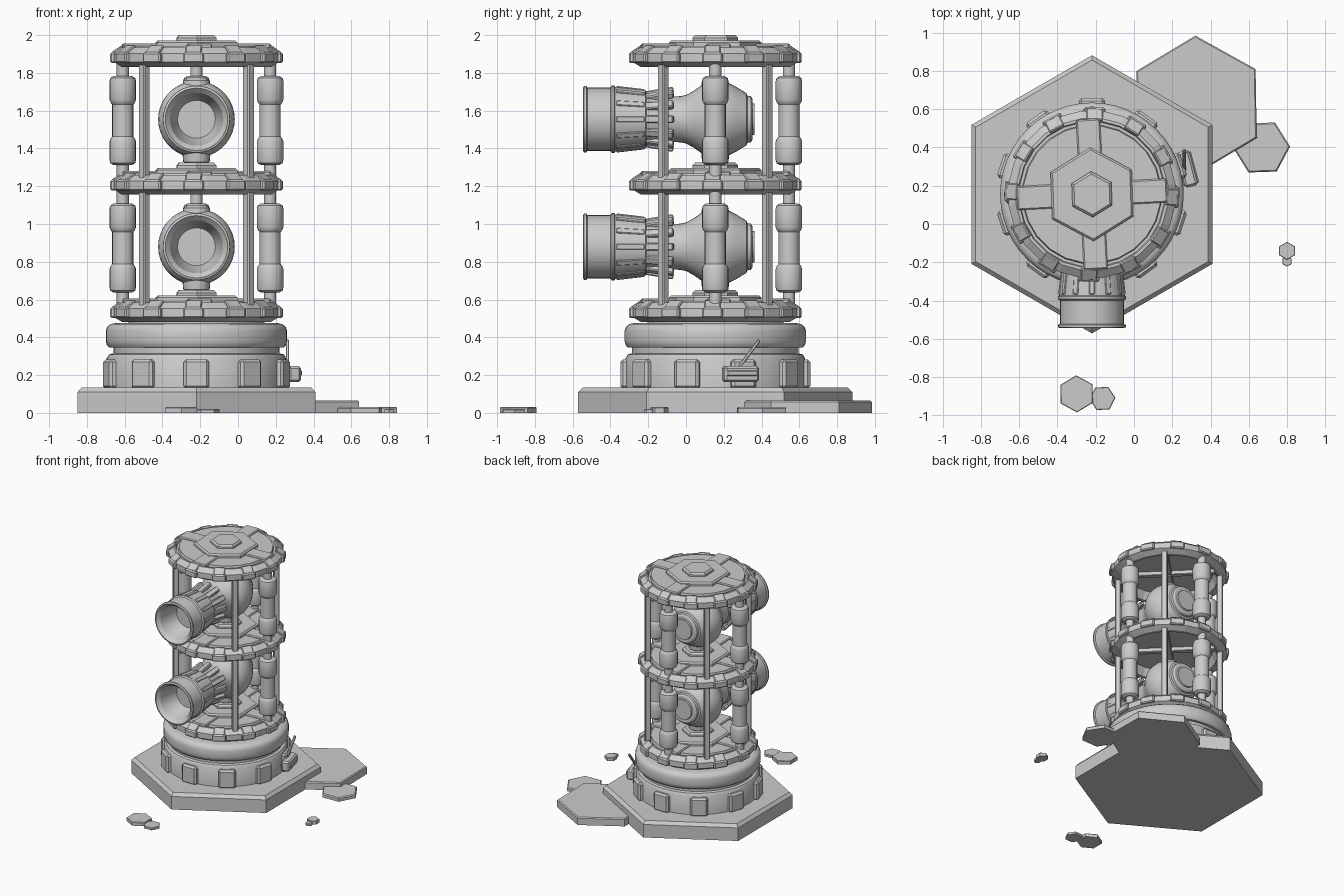
import bpy, bmesh
from math import pi, sin, cos, radians
from mathutils import Matrix, Vector

if "Cube" in bpy.data.objects:
    bpy.data.objects.remove(bpy.data.objects["Cube"])

CX, CY = -0.22, 0.155            # tower axis
ALONG_Y = Matrix.Rotation(-pi / 2, 4, 'X')


def finish(name, bm, mat, smooth=None):
    bmesh.ops.remove_doubles(bm, verts=bm.verts, dist=1e-5)
    bmesh.ops.recalc_face_normals(bm, faces=bm.faces)
    bm.transform(mat)
    me = bpy.data.meshes.new(name)
    bm.to_mesh(me)
    bm.free()
    ob = bpy.data.objects.new(name, me)
    bpy.context.collection.objects.link(ob)
    if smooth:
        bpy.ops.object.select_all(action='DESELECT')
        ob.select_set(True)
        bpy.context.view_layer.objects.active = ob
        bpy.ops.object.shade_smooth_by_angle(angle=radians(smooth))
    return ob


def lathe(name, prof, n, loc, turn=0, rot=Matrix(), smooth=None):
    """Revolve (radius, height) points in n steps around z."""
    bm = bmesh.new()
    rings = [[bm.verts.new((r * cos(turn + 2 * pi * i / n), r * sin(turn + 2 * pi * i / n), z))
              for i in range(n)] for r, z in prof]
    for a, b in zip(rings, rings[1:]):
        for i in range(n):
            j = (i + 1) % n
            bm.faces.new((a[i], a[j], b[j], b[i]))
    return finish(name, bm, Matrix.Translation(loc) @ rot, smooth)


def hex_slab(name, x, y, r, z0, z1, deg=30, bev=0.008):
    prof = [(0, z0), (r, z0), (r, z1 - bev), (r - bev, z1), (0, z1)]
    return lathe(name, prof, 6, (x, y, 0), radians(deg))


def box(name, size, mat, bev=0.0):
    bm = bmesh.new()
    bmesh.ops.create_cube(bm, size=1, matrix=Matrix.Diagonal((*size, 1)))
    if bev:
        bmesh.ops.bevel(bm, geom=bm.edges[:], offset=bev, segments=1, affect='EDGES')
    return finish(name, bm, mat)


def polar(deg, r, z, tilt=0.0):
    """Matrix at a spot around the tower axis; local x points outward."""
    return (Matrix.Translation((CX, CY, z)) @ Matrix.Rotation(radians(deg), 4, 'Z')
            @ Matrix.Translation((r, 0, 0)) @ Matrix.Rotation(tilt, 4, 'Y'))


# ground slabs
hex_slab("base_slab", CX, CY, 0.727, 0, 0.135, bev=0.025)
hex_slab("rear_slab", 0.327, 0.625, 0.36, 0, 0.065, 31)
hex_slab("side_slab", 0.668, 0.40, 0.148, 0, 0.032, 2)
hex_slab("small_slab_front", -0.30, -0.888, 0.097, 0, 0.03, 31, 0.004)
hex_slab("tiny_slab_front", -0.165, -0.912, 0.068, 0, 0.02, 3, 0.004)
hex_slab("small_slab_side", 0.80, -0.14, 0.047, 0, 0.03, 30, 0.003)
hex_slab("tiny_slab_side", 0.80, -0.195, 0.028, 0, 0.02, 30, 0.003)

# round pedestal with cushion ring
lathe("pedestal", [(0, .12), (.475, .12), (.475, .29), (.462, .31), (.44, .315), (.44, .345),
                   (.462, .345), (.475, .36), (.48, .38), (.48, .435), (.473, .455),
                   (.455, .47), (.43, .475), (.36, .475), (.36, .50), (0, .50)],
      48, (CX, CY, 0), smooth=35)
for i in range(10):
    box("pedestal_panel", (.08, .135, .155), polar(18 + 36 * i, .463, .205), .014)

# control box and lever
box("control_box", (.07, .19, .085), polar(15, .515, .205), .012)
box("control_box_lip", (.085, .17, .03), polar(15, .515, .21), .006)
lever = Vector((0, .105, .14))
box("control_lever", (.018, .018, lever.length),
    Matrix.Translation((.262, .335, .315)) @ lever.to_track_quat('Z', 'Y').to_matrix().to_4x4(), .004)


def deck(z):
    """One round platform with clips, spokes and hex boss."""
    lathe("deck_disc", [(0, .01), (.34, .01), (.37, -.055), (.395, -.055), (.44, -.028),
                        (.44, .018), (.40, .05), (.385, .05), (.38, .035), (.365, .035),
                        (.36, .058), (0, .058)], 24, (CX, CY, z), radians(7.5))
    for i in range(12):
        a = 30 * i - 2
        box("deck_clip", (.04, .11, .055), polar(a, .436, z - .005), .008)
        box("deck_clip_top", (.07, .085, .022), polar(a, .415, z + .034, .6), .005)
    for i in range(4):
        box("deck_spoke", (.19, .125, .04), polar(90 * i + 3, .298, z + .05), .007)
        box("deck_under_rib", (.36, .04, .035), polar(90 * i + 45, .19, z - .005), .004)
    hex_slab("deck_boss", CX, CY, .245, z + .04, z + .087, 32, .012)
    hex_slab("deck_boss_cap", CX, CY, .12, z + .08, z + .115, 32, .014)


DECKS = (.535, 1.21, 1.885)
for z in DECKS:
    deck(z)


def gun(z):
    """Barrel lathed along y on a vertical pivot."""
    at = (CX, 0, z)
    lathe("gun_body", [(0, -.10), (.12, -.10), (.122, -.03), (.128, 0), (.15, .04), (.185, .09),
                       (.198, .115), (.203, .15), (.203, .18), (.196, .215), (.175, .26),
                       (.138, .32), (.125, .325), (.122, .343), (.108, .352), (.085, .352),
                       (.082, .362), (0, .362)], 36, at, rot=ALONG_Y, smooth=28)
    lathe("gun_barrel", [(0, -.36), (.10, -.36), (.105, -.37), (.14, -.52), (.165, -.545),
                         (.177, -.54), (.177, -.527), (.167, -.522), (.167, -.40), (.178, -.393),
                         (.178, -.38), (.172, -.375), (.155, -.215), (.14, -.21), (.126, -.08),
                         (0, -.08)], 36, at, rot=ALONG_Y, smooth=28)
    for i in range(12):
        spin = Matrix.Translation(at) @ Matrix.Rotation(radians(30 * i), 4, 'Y')
        fin = spin @ Matrix.Translation((.143, -.14, 0)) @ Matrix.Rotation(-.17, 4, 'Z')
        box("gun_fin", (.035, .15, .042), fin, .006)
        rib = spin @ Matrix.Translation((.160, -.295, 0)) @ Matrix.Rotation(.115, 4, 'Z')
        box("gun_sleeve_rib", (.016, .15, .03), rib, .004)
    lathe("gun_pivot", [(0, -.245), (.045, -.245), (.07, -.225), (.075, -.17),
                        (.075, .17), (.07, .205), (.045, .22), (0, .22)],
          24, (CX, CY, z), smooth=30)
    lathe("gun_pivot_rod", [(0, -.30), (.03, -.30), (.03, 0), (0, 0)], 16, (CX, CY, z), smooth=30)


def pillar(z, deg):
    """Pipe column with two swollen collars."""
    half = [(0, -.33), (.032, -.33), (.032, -.235), (.05, -.235), (.066, -.225), (.07, -.21),
            (.07, -.11), (.064, -.095), (.056, -.085)]
    prof = half + [(r, -h) for r, h in reversed(half)]
    lathe("pipe_column", prof, 20, polar(deg, .39, z).translation, smooth=30)


for z0, z1 in zip(DECKS, DECKS[1:]):
    mid = (z0 + z1) / 2
    gun(mid + .007)
    for deg in (0, 90, 180):
        pillar(mid, deg)
    for deg in (45, 135, 225, 315):
        box("deck_post", (.046, .046, .64), polar(deg, .39, mid), .006)
